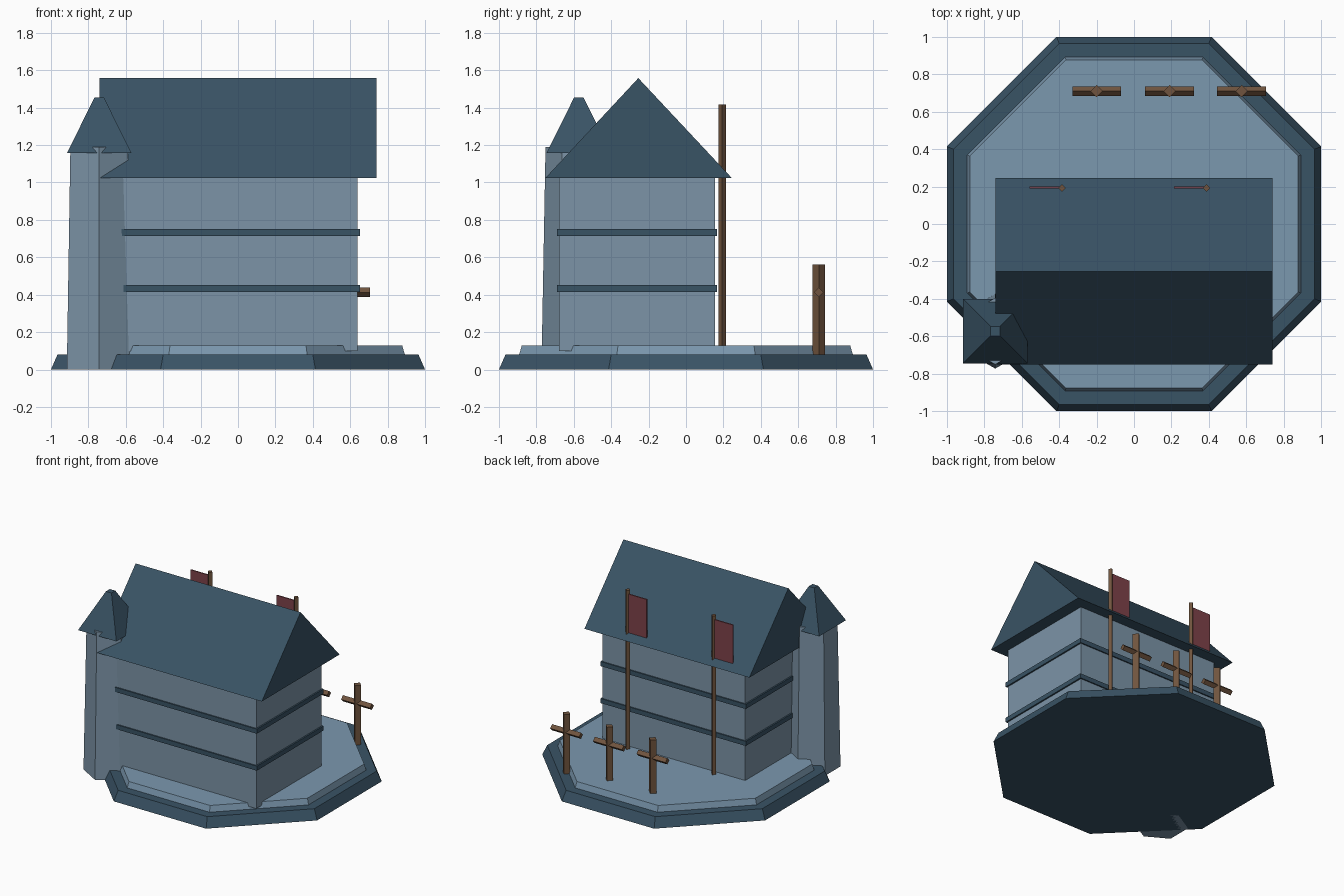
import bpy, bmesh, math
from mathutils import Matrix, Vector

cube = bpy.data.objects.get("Cube")
if cube:
    bpy.data.objects.remove(cube, do_unlink=True)


def material(name, rgb):
    """Flat colour from 0-255 display values."""
    lin = [((c / 255 + 0.055) / 1.055) ** 2.4 for c in rgb] + [1]
    m = bpy.data.materials.new(name)
    m.use_nodes = True
    m.diffuse_color = lin
    m.node_tree.nodes["Principled BSDF"].inputs["Base Color"].default_value = lin
    return m


WALL = material("pale stone", (124, 148, 167))
GROUND = material("paving blue", (123, 152, 175))
SLATE = material("dark slate", (57, 83, 101))
WOOD = material("brown wood", (112, 84, 62))
CLOTH = material("dull red cloth", (126, 66, 74))


def finish(name, bm, mat):
    bmesh.ops.recalc_face_normals(bm, faces=bm.faces[:])
    mesh = bpy.data.meshes.new(name)
    bm.to_mesh(mesh)
    bm.free()
    mesh.materials.append(mat)
    obj = bpy.data.objects.new(name, mesh)
    bpy.context.collection.objects.link(obj)
    return obj


def box(name, low, high, mat):
    low, high = Vector(low), Vector(high)
    bm = bmesh.new()
    bmesh.ops.create_cube(bm, size=1)
    bmesh.ops.scale(bm, vec=high - low, verts=bm.verts[:])
    bmesh.ops.translate(bm, vec=(low + high) / 2, verts=bm.verts[:])
    return finish(name, bm, mat)


def prism(name, sides, r1, r2, z1, z2, mat, at=(0, 0), turn=0):
    """Tapered upright prism whose first corner lies at the angle turn."""
    bm = bmesh.new()
    rings = []
    for r, z in ((r1, z1), (r2, z2)):
        angles = [turn + math.tau * i / sides for i in range(sides)]
        rings.append([bm.verts.new((at[0] + r * math.cos(a), at[1] + r * math.sin(a), z))
                      for a in angles])
    for ring in rings:
        bm.faces.new(ring)
    for i in range(sides):
        j = (i + 1) % sides
        bm.faces.new((rings[0][i], rings[0][j], rings[1][j], rings[1][i]))
    return finish(name, bm, mat)


# Octagonal two-step platform
EIGHTH = math.pi / 8
corner = 1 / math.cos(EIGHTH)
prism("platform_base", 8, corner, 0.965 * corner, 0, 0.08, SLATE, turn=EIGHTH)
prism("platform_paving", 8, 0.895 * corner, 0.878 * corner, 0.07, 0.128, GROUND, turn=EIGHTH)

# Hall with two trim bands
box("hall_walls", (-0.64, -0.68, 0.1), (0.64, 0.155, 1.03), WALL)
for label, z in (("lower", 0.415), ("upper", 0.715)):
    box(label + "_band", (-0.652, -0.69, z), (0.652, 0.165, z + 0.037), SLATE)

# Gabled roof
bm = bmesh.new()
ends = [[bm.verts.new((x, y, z)) for y, z in ((-0.752, 1.024), (0.245, 1.024), (-0.255, 1.558))]
        for x in (-0.74, 0.74)]
for end in ends:
    bm.faces.new(end)
for i in range(3):
    j = (i + 1) % 3
    bm.faces.new((ends[0][i], ends[0][j], ends[1][j], ends[1][i]))
finish("hall_roof", bm, SLATE)

# Corner tower
TOWER = (-0.742, -0.573)
prism("tower_body", 6, 0.2, 0.178, 0, 1.19, WALL, TOWER, math.pi / 2)
prism("tower_roof", 4, 0.172 * math.sqrt(2), 0.025 * math.sqrt(2), 1.158, 1.455, SLATE,
      TOWER, math.pi / 4)

# Flagpoles with banners behind the hall
for side, x in (("right", -0.385), ("left", 0.388)):
    prism(side + "_flagpole", 4, 0.02, 0.02, 0.12, 1.417, WOOD, (x, 0.193))
    box(side + "_banner", (x - 0.175, 0.19, 1.06), (x - 0.01, 0.2, 1.385), CLOTH)

# Row of wooden crosses
for i, x in enumerate((-0.2, 0.19, 0.575)):
    prism(f"cross_post_{i}", 4, 0.033, 0.033, 0.08, 0.562, WOOD, (x, 0.71))
    bar = prism(f"cross_bar_{i}", 4, 0.025, 0.025, -0.13, 0.13, WOOD)
    bar.data.transform(Matrix.Translation((x, 0.71, 0.413)) @ Matrix.Rotation(math.pi / 2, 4, "Y"))
